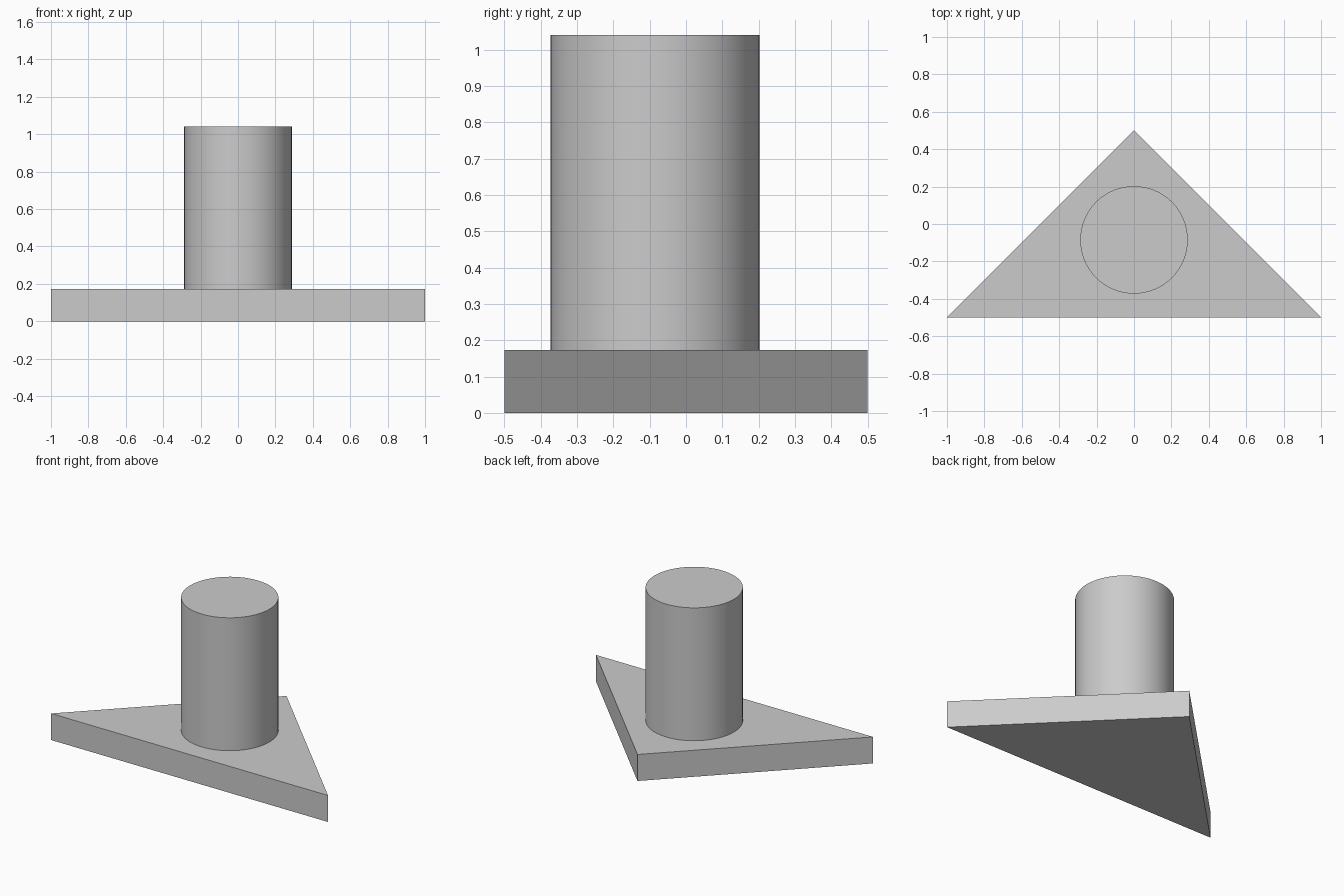
import bpy
import bmesh
import math

cube = bpy.data.objects.get("Cube")
if cube:
    bpy.data.objects.remove(cube, do_unlink=True)

BASE_TOP = 0.173
POST_TOP = 1.04
POST_RADIUS = 0.2875
POST_Y = -0.085

# Single grey finish
grey = bpy.data.materials.new("plain_grey")
grey.use_nodes = True
colour = (0.6, 0.6, 0.6, 1)
grey.diffuse_color = colour
grey.node_tree.nodes["Principled BSDF"].inputs["Base Color"].default_value = colour

# Triangular base: a flat profile extruded upwards
bm = bmesh.new()
corners = [bm.verts.new((x, y, 0)) for x, y in ((-1, -0.5), (1, -0.5), (0, 0.5))]
face = bm.faces.new(corners)
result = bmesh.ops.extrude_face_region(bm, geom=[face])
raised = [v for v in result["geom"] if isinstance(v, bmesh.types.BMVert)]
bmesh.ops.translate(bm, verts=raised, vec=(0, 0, BASE_TOP))
bmesh.ops.recalc_face_normals(bm, faces=bm.faces)
mesh = bpy.data.meshes.new("triangular_base")
bm.to_mesh(mesh)
bm.free()
mesh.materials.append(grey)
base = bpy.data.objects.new("triangular_base", mesh)
bpy.context.collection.objects.link(base)

# Round post standing at the middle of the base
bpy.ops.mesh.primitive_cylinder_add(
    vertices=64, radius=POST_RADIUS, depth=POST_TOP - BASE_TOP,
    location=(0, POST_Y, (POST_TOP + BASE_TOP) / 2))
post = bpy.context.object
post.name = "round_post"
post.data.materials.append(grey)
bpy.ops.object.shade_smooth_by_angle(angle=math.radians(30))
